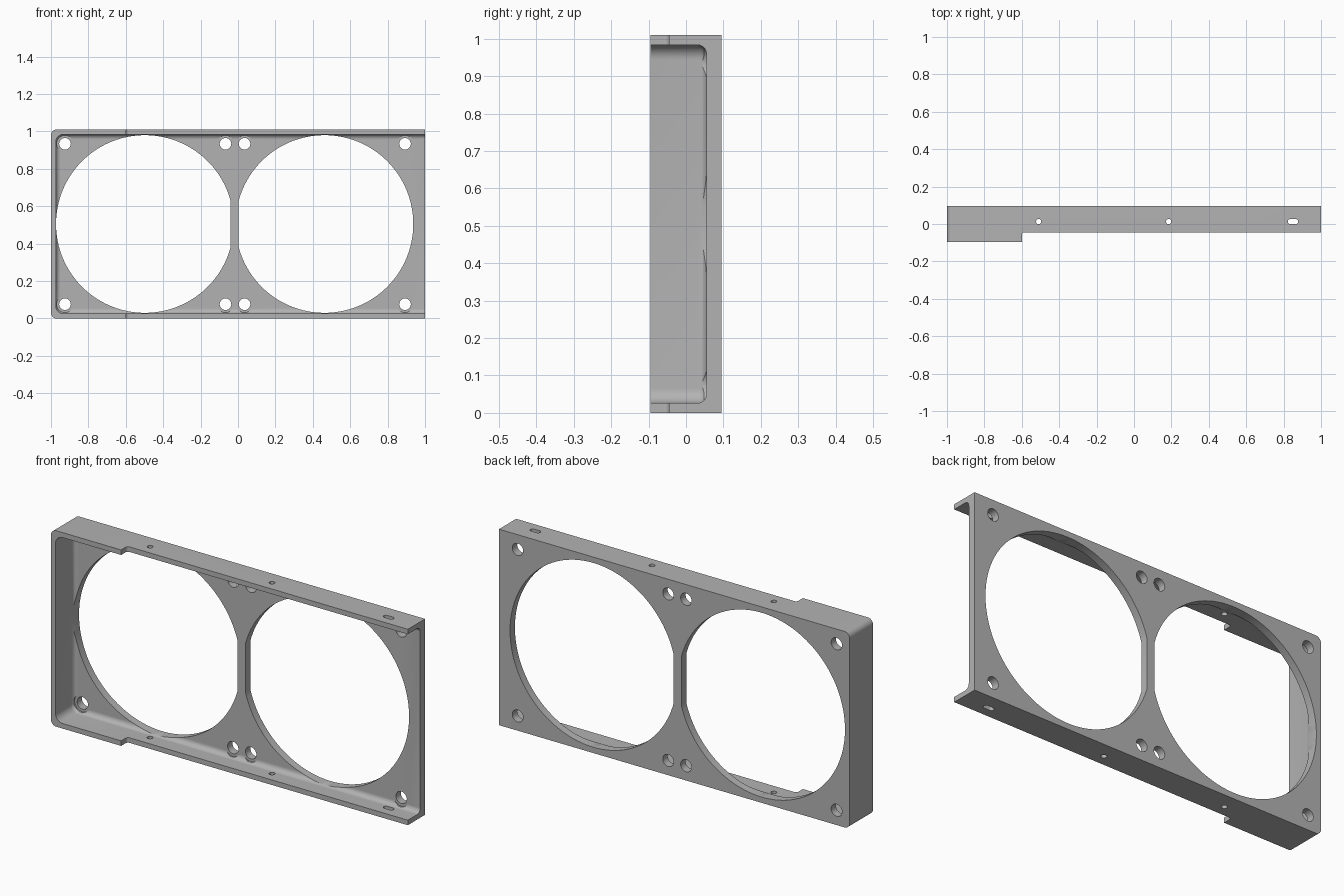
import bpy, bmesh
from math import sin, cos, pi, acos
from mathutils import Vector

if "Cube" in bpy.data.objects:
    bpy.data.objects.remove(bpy.data.objects["Cube"])

HEIGHT, FRONT, BACK, FLOOR, WALL = 1.01, -0.095, 0.095, 0.055, 0.026
MID = HEIGHT / 2

grey = bpy.data.materials.new("plain grey")
grey.use_nodes = True
grey.diffuse_color = (0.45, 0.45, 0.45, 1)
grey.node_tree.nodes["Principled BSDF"].inputs["Base Color"].default_value = (0.45, 0.45, 0.45, 1)


def loft(name, rings):
    """Solid through closed rings that all have the same point count."""
    bm = bmesh.new()
    loops = [[bm.verts.new(p) for p in ring] for ring in rings]
    n = len(loops[0])
    for a, b in zip(loops, loops[1:]):
        for i in range(n):
            j = (i + 1) % n
            bm.faces.new((a[i], a[j], b[j], b[i]))
    bm.faces.new(loops[0])
    bm.faces.new(loops[-1])
    bmesh.ops.recalc_face_normals(bm, faces=bm.faces)
    mesh = bpy.data.meshes.new(name)
    bm.to_mesh(mesh)
    bm.free()
    mesh.materials.append(grey)
    obj = bpy.data.objects.new(name, mesh)
    bpy.context.collection.objects.link(obj)
    return obj


def prism_y(name, pts, y0, y1):
    return loft(name, [[(x, y, z) for x, z in pts] for y in (y0, y1)])


def prism_z(name, pts, z0, z1):
    return loft(name, [[(x, y, z) for x, y in pts] for z in (z0, z1)])


def arc(cx, cy, r, start, end, steps):
    return [(cx + r * cos(start + (end - start) * i / steps),
             cy + r * sin(start + (end - start) * i / steps)) for i in range(steps + 1)]


def slot(cx, cy, r, half=0):
    """Round hole, or a slot when half is above zero."""
    pts = arc(cx + half, cy, r, -pi / 2, pi / 2, 16) + arc(cx - half, cy, r, pi / 2, 3 * pi / 2, 16)
    return pts if half else pts[:16] + pts[17:-1]


def end_rounded(x0, x1, z0, z1, r):
    """Rectangle with the two corners at x0 rounded."""
    return ([(x1, z0), (x1, z1)] + arc(x0 + r, z1 - r, r, pi / 2, pi, 10)
            + arc(x0 + r, z0 + r, r, pi, 3 * pi / 2, 10))


def cut(body, cutter):
    mod = body.modifiers.new("cut", 'BOOLEAN')
    mod.operation, mod.solver, mod.object = 'DIFFERENCE', 'EXACT', cutter
    bpy.context.view_layer.objects.active = body
    bpy.ops.object.modifier_apply(modifier=mod.name)
    bpy.data.objects.remove(cutter)


# Outer block of the tray
frame = prism_y("fan_bracket", end_rounded(-1, 1, 0, HEIGHT, 0.03), FRONT, BACK)

# Hollow with rounded corners and a fillet along the floor, open at the left end
fillet, corner = 0.025, 0.04
levels = [(FRONT - 0.1, 0)]
levels += [(FLOOR - fillet + fillet * sin(a), fillet * (1 - cos(a)))
           for a in (pi / 2 * i / 8 for i in range(9))]
rings = []
for y, inset in levels:
    outline = end_rounded(-1 + WALL + inset, 1.2, WALL + inset, HEIGHT - WALL - inset, corner - inset)
    rings.append([(x, y, z) for x, z in outline])
cut(frame, loft("hollow_cutter", rings))

# Shallower walls along most of the length
step, rim, r = -0.6, -0.045, 0.014
outline = [(1.2, -0.3), (1.2, rim)] + arc(step + r, rim - r, r, pi / 2, pi, 6) + [(step, -0.3)]
cut(frame, prism_z("step_cutter", outline, -0.1, HEIGHT + 0.1))

# Two large openings, each flattened beside the centre bar
radius, flat = 0.475, 0.458
a = acos(flat / radius)
for cx, turn in ((-0.498, 0), (0.462, pi)):
    cut(frame, prism_y("opening_cutter", arc(cx, MID, radius, turn + a, turn + 2 * pi - a, 120), -0.3, 0.3))

# Screw holes, with a clearance pocket through the floor fillet
for x in (-0.925, -0.067, 0.035, 0.893):
    for z in (MID - 0.429, MID + 0.429):
        cut(frame, prism_y("pocket_cutter", slot(x, z, 0.045), -0.02, FLOOR))
        cut(frame, prism_y("screw_cutter", slot(x, z, 0.031), -0.02, 0.3))

# Small holes and a slot through the top and bottom walls
for x, r, half in ((-0.51, 0.014, 0), (0.185, 0.014, 0), (0.85, 0.013, 0.015)):
    cut(frame, prism_z("side_hole_cutter", slot(x, 0.013, r, half), -0.1, HEIGHT + 0.1))

# Smooth curves, sharp edges
bpy.ops.object.select_all(action='DESELECT')
frame.select_set(True)
bpy.context.view_layer.objects.active = frame
bpy.ops.object.shade_smooth_by_angle(angle=pi / 6)
